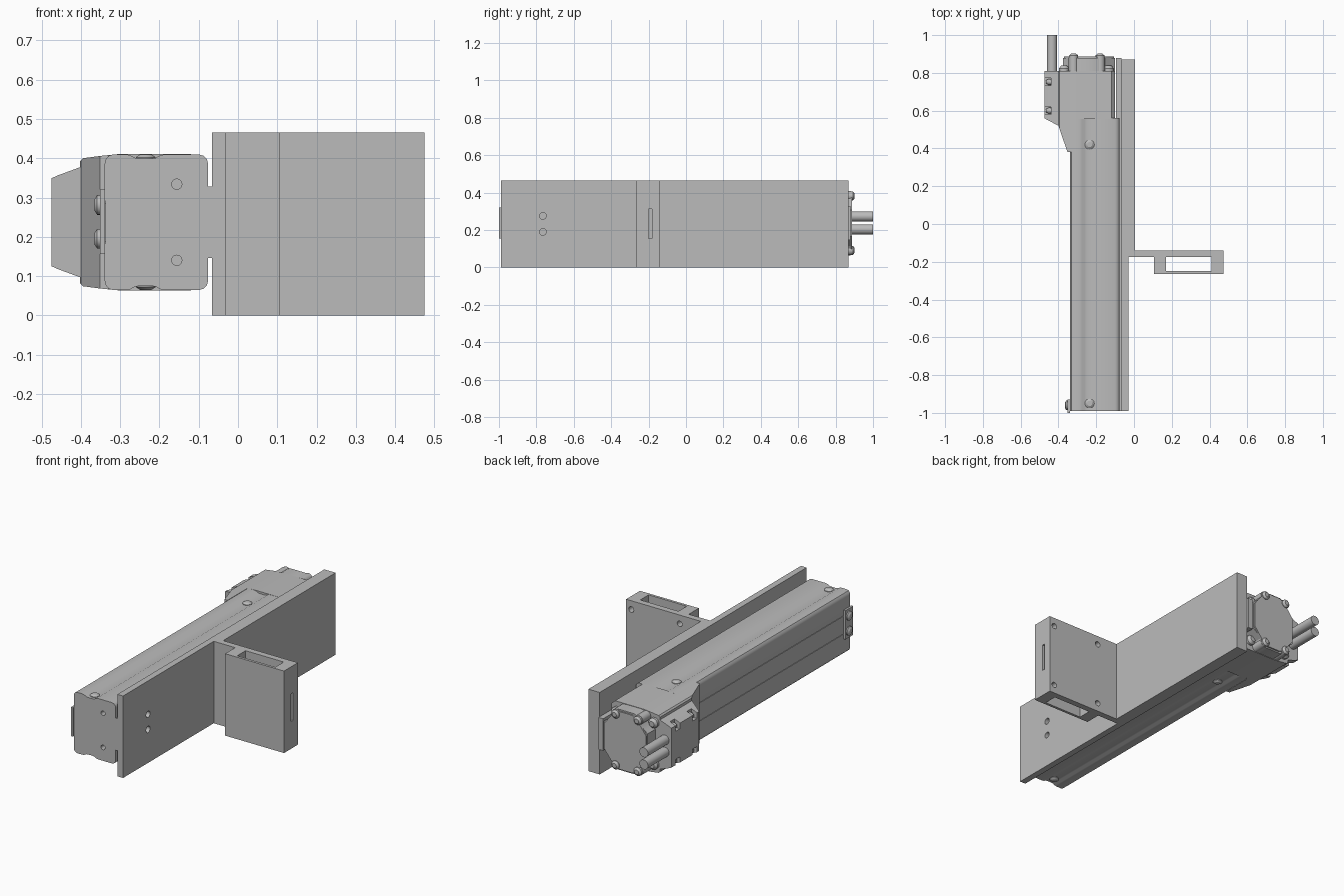
import bpy, bmesh, math
from mathutils import Vector

cube = bpy.data.objects.get("Cube")
if cube:
    bpy.data.objects.remove(cube, do_unlink=True)

grey = bpy.data.materials.new("machined grey")
grey.use_nodes = True
GREY = (0.5, 0.5, 0.5, 1)
grey.diffuse_color = GREY
grey.node_tree.nodes["Principled BSDF"].inputs["Base Color"].default_value = GREY

ZC = 0.237  # mid height of the actuator


def finish(name, bm):
    bmesh.ops.recalc_face_normals(bm, faces=bm.faces[:])
    mesh = bpy.data.meshes.new(name)
    bm.to_mesh(mesh)
    bm.free()
    mesh.materials.append(grey)
    obj = bpy.data.objects.new(name, mesh)
    bpy.context.collection.objects.link(obj)
    return obj


def prism(name, points, axis, a, b):
    """Extrude a 2D outline along an axis; points are (x, z) for y, (x, y) for z."""
    bm = bmesh.new()
    place = (lambda p: (p[0], a, p[1])) if axis == "y" else (lambda p: (p[0], p[1], a))
    face = bm.faces.new([bm.verts.new(place(p)) for p in points])
    moved = bmesh.ops.extrude_face_region(bm, geom=[face])["geom"]
    offset = (0, b - a, 0) if axis == "y" else (0, 0, b - a)
    bmesh.ops.translate(bm, vec=offset, verts=[v for v in moved if isinstance(v, bmesh.types.BMVert)])
    return finish(name, bm)


def box(name, x, y, z):
    return prism(name, [(x[0], y[0]), (x[1], y[0]), (x[1], y[1]), (x[0], y[1])], "z", *z)


def rod(name, start, end, radius, tip=None):
    """Cylinder, or a domed screw head when the tip radius is smaller."""
    start, end = Vector(start), Vector(end)
    bm = bmesh.new()
    bmesh.ops.create_cone(bm, cap_ends=True, segments=24, radius1=radius,
                          radius2=radius if tip is None else tip, depth=(end - start).length)
    obj = finish(name, bm)
    turn = (end - start).to_track_quat("Z", "Y").to_matrix().to_4x4()
    turn.translation = (start + end) / 2
    obj.data.transform(turn)
    return obj


def screw(name, base, direction, radius, height):
    base, step = Vector(base), Vector(direction) * height
    rod(name + "_rim", base, base + step * 0.5, radius)
    rod(name + "_dome", base + step * 0.5, base + step, radius, radius * 0.55)


def combine(obj, other, operation):
    mod = obj.modifiers.new("cut", "BOOLEAN")
    mod.operation, mod.object, mod.solver = operation, other, "EXACT"
    graph = bpy.context.evaluated_depsgraph_get()
    obj_mesh = bpy.data.meshes.new_from_object(obj.evaluated_get(graph))
    obj.modifiers.clear()
    obj.data = obj_mesh
    bpy.data.objects.remove(other, do_unlink=True)


def mirrored(half):
    """Mirror an upper outline (x, height over the centre) to the lower side."""
    return [(x, ZC + h) for x, h in half] + [(x, ZC - h) for x, h in reversed(half)]


# Mounting plate with its flange and hollow end block
plate = prism("mounting_plate", [
    (-0.066, -0.99), (-0.03, -0.99), (-0.03, -0.175), (0.105, -0.175), (0.105, -0.265),
    (0.475, -0.265), (0.475, -0.14), (0.005, -0.14), (0.005, 0.87), (-0.066, 0.87)], "z", 0, 0.466)
combine(plate, box("cutter", (0.17, 0.41), (-0.25, -0.175), (-0.1, 0.6)), "DIFFERENCE")
combine(plate, box("cutter", (0.38, 0.5), (-0.2, -0.183), (0.155, 0.312)), "DIFFERENCE")
for z in (0.19, 0.276):
    combine(plate, rod("cutter", (-0.2, -0.765, z), (0.1, -0.765, z), 0.018), "DIFFERENCE")
for x in (0.1375, 0.4425):
    for z in (0.05, 0.416):
        combine(plate, rod("cutter", (x, -0.2, z), (x, -0.1, z), 0.016), "DIFFERENCE")

# Extruded actuator body with shallow top and bottom channels
body = prism("actuator_body", mirrored([
    (-0.337, 0.05), (-0.337, 0.054), (-0.34, 0.054), (-0.34, 0.148), (-0.337, 0.16), (-0.33, 0.169),
    (-0.318, 0.173), (-0.287, 0.173), (-0.275, 0.171), (-0.262, 0.164), (-0.25, 0.162),
    (-0.222, 0.162), (-0.21, 0.164), (-0.197, 0.171), (-0.185, 0.173), (-0.1, 0.173),
    (-0.087, 0.169), (-0.079, 0.16), (-0.076, 0.148)]), "y", -0.99, 0.56)
for z in (ZC - 0.097, ZC + 0.097):
    combine(body, rod("cutter", (-0.156, -1.1, z), (-0.156, -0.96, z), 0.013), "DIFFERENCE")
box("side_rib", (-0.34, -0.33), (-0.98, 0.55), (ZC - 0.049, ZC + 0.049))
box("carriage_rail", (-0.095, -0.066), (-0.99, 0.88), (0.146, 0.328))

# Screws on the top and bottom channels
for y in (-0.95, 0.42):
    for side in (-1, 1):
        screw("channel_screw", (-0.235, y, ZC + side * 0.158), (0, 0, side), 0.025, 0.015)

# Small side bracket at the front end
box("end_bracket", (-0.352, -0.339), (-1.0, -0.93), (0.156, 0.32))
for z in (0.195, 0.281):
    screw("bracket_screw", (-0.352, -0.96, z), (-1, 0, 0), 0.025, 0.014)

# Motor housing: plan outline trimmed by the end outline
housing = prism("motor_housing", [
    (-0.1, 0.555), (-0.33, 0.555), (-0.33, 0.38), (-0.352, 0.38), (-0.40, 0.52), (-0.475, 0.56),
    (-0.475, 0.81), (-0.1, 0.81)], "z", 0, 0.5)
combine(housing, prism("trim", mirrored([
    (-0.475, 0.112), (-0.46, 0.119), (-0.403, 0.14), (-0.403, 0.155), (-0.395, 0.163),
    (-0.35, 0.169), (-0.3, 0.174), (-0.12, 0.174), (-0.1, 0.155)]), "y", 0.3, 0.9), "INTERSECT")
for y in (0.60, 0.752):
    for side in (-1, 1):
        z = ZC + side * 0.11
        combine(housing, box("cutter", (-0.5, -0.44), (y - 0.02, y + 0.02), (z - 0.03, z + 0.03)), "DIFFERENCE")
        screw("cover_screw", (-0.44, y, z - side * 0.012), (-1, 0, 0), 0.016, 0.025)

# Motor end cap with chamfered corners
prism("motor_cap", mirrored([
    (-0.375, 0.08), (-0.355, 0.095), (-0.325, 0.125), (-0.315, 0.16), (-0.29, 0.172), (-0.19, 0.172),
    (-0.165, 0.16), (-0.155, 0.125), (-0.125, 0.1), (-0.1, 0.08)]), "y", 0.80, 0.88)
prism("end_plate", mirrored([
    (-0.37, 0.07), (-0.31, 0.15), (-0.28, 0.164), (-0.2, 0.164), (-0.16, 0.14), (-0.105, 0.07)]), "y", 0.88, 0.888)
for side in (-1, 1):
    for x in (-0.32, -0.18):
        rod("cap_boss", (x, 0.80, ZC + side * 0.145), (x, 0.882, ZC + side * 0.145), 0.026)
        screw("cap_screw", (x, 0.882, ZC + side * 0.145), (0, 1, 0), 0.024, 0.02)
    for x in (-0.37, -0.135):
        screw("housing_screw", (x, 0.81, ZC + side * 0.118), (0, 1, 0), 0.028, 0.028)

# Cables leaving the housing
for z in (0.204, 0.273):
    rod("cable", (-0.434, 0.79, z), (-0.434, 1.0, z), 0.027)

# Smooth rounded surfaces and keep the crisp edges
bpy.ops.object.select_all(action="DESELECT")
for obj in bpy.context.collection.objects:
    if obj.type == "MESH":
        obj.select_set(True)
        bpy.context.view_layer.objects.active = obj
bpy.ops.object.shade_smooth_by_angle(angle=math.radians(32))
